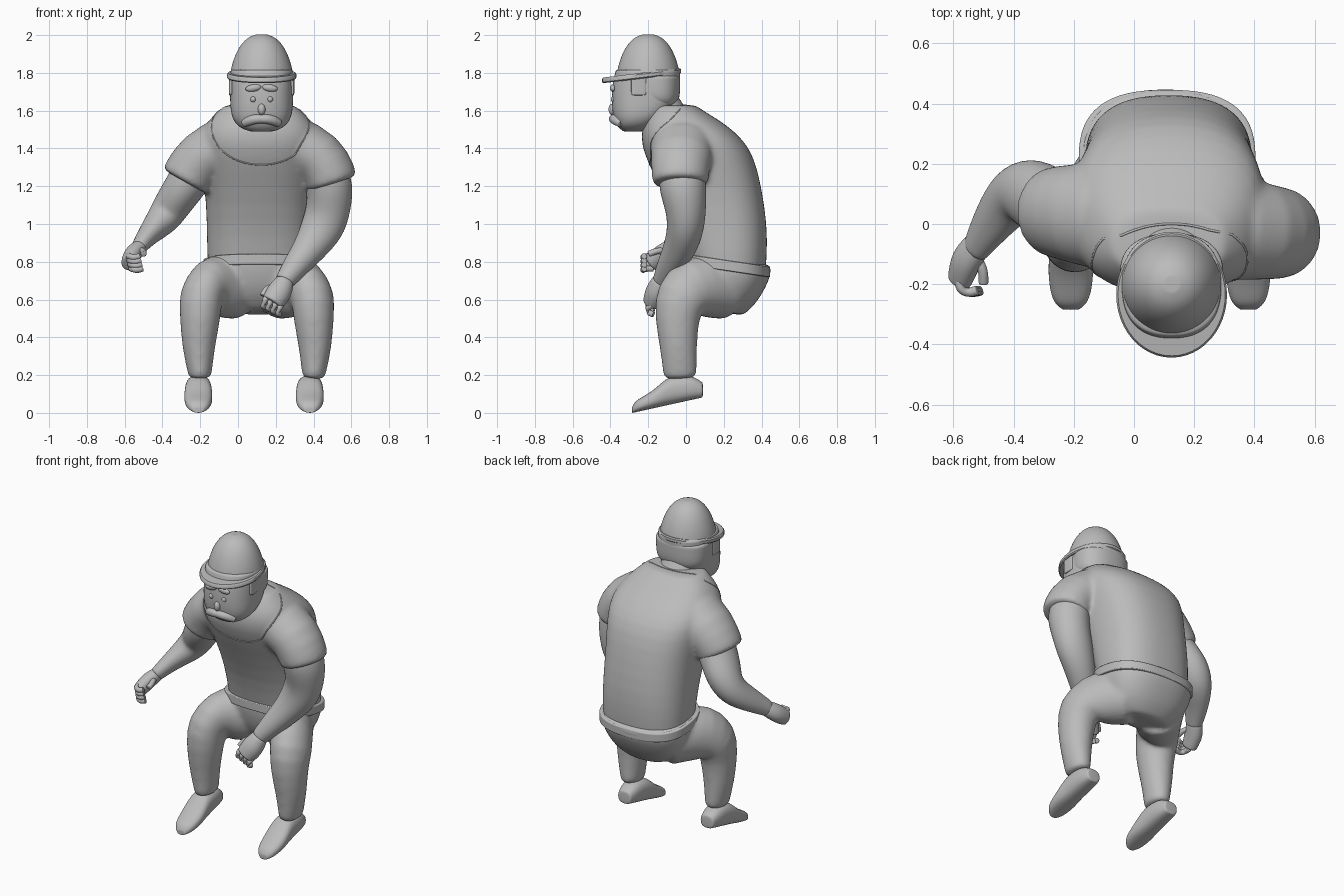
import bpy, bmesh, math
from mathutils import Vector, Matrix
from mathutils.bvhtree import BVHTree

cube = bpy.data.objects.get("Cube")
if cube:
    bpy.data.objects.remove(cube)

grey = bpy.data.materials.new("plain grey")
grey.use_nodes = True
grey.diffuse_color = (0.5, 0.5, 0.5, 1)
grey.node_tree.nodes["Principled BSDF"].inputs["Base Color"].default_value = grey.diffuse_color

X, Y, Z = Vector((1, 0, 0)), Vector((0, 1, 0)), Vector((0, 0, 1))
LEVEL = (X, Y)                               # ring axes for upright parts
BELT_TILT = (X, Vector((0, 1, -.15)))
BRIM_TILT = (X, Vector((0, 1, .12)))
BODY, HEAD = .115, .125                      # centre lines in x


def loft(bm, sections, axes=None, ref=X, power=2, sides=16):
    """Skin rings (x, y, z, radius, second radius); fixed axes, or square to the path."""
    rows = [Vector(row if len(row) > 4 else (*row, row[-1])) for row in sections]
    # Doubled end rings keep the rims firm
    rows.insert(1, rows[0].lerp(rows[1], .12))
    rows.insert(-1, rows[-1].lerp(rows[-2], .12))
    centres = [Vector(row[:3]) for row in rows]
    rings = []
    for i, row in enumerate(rows):
        if axes:
            u, v = axes
        else:
            ahead = centres[min(i + 1, len(centres) - 1)]
            behind = centres[max(i - 1, 0)]
            tangent = (ahead - behind).normalized()
            u = (ref - tangent * ref.dot(tangent)).normalized()
            v = tangent.cross(u)
        ring = []
        for k in range(sides):
            angle = math.tau * k / sides
            co, si = math.cos(angle), math.sin(angle)
            reach = (abs(co) ** power + abs(si) ** power) ** (-1 / power)
            offset = u * (row[3] * reach * co) + v * (row[4] * reach * si)
            ring.append(bm.verts.new(centres[i] + offset))
        rings.append(ring)
    for lower, upper in zip(rings, rings[1:]):
        for k in range(sides):
            bm.faces.new((lower[k - 1], lower[k], upper[k], upper[k - 1]))
    bm.faces.new(rings[0])
    bm.faces.new(rings[-1])


def make(name, bm, subsurf=2, fuse=False):
    bmesh.ops.recalc_face_normals(bm, faces=bm.faces)
    mesh = bpy.data.meshes.new(name)
    bm.to_mesh(mesh)
    bm.free()
    for face in mesh.polygons:
        face.use_smooth = True
    mesh.materials.append(grey)
    ob = bpy.data.objects.new(name, mesh)
    bpy.context.collection.objects.link(ob)
    if subsurf:
        mod = ob.modifiers.new("round", "SUBSURF")
        mod.levels = mod.render_levels = subsurf
    if fuse:
        mod = ob.modifiers.new("fuse", "REMESH")
        mod.mode, mod.voxel_size, mod.use_smooth_shade = "VOXEL", .012, True
        mod = ob.modifiers.new("soften", "SMOOTH")
        mod.factor, mod.iterations = .5, 14
    return ob


def tube(name, sections, subsurf=2, **shape):
    bm = bmesh.new()
    loft(bm, sections, **shape)
    return make(name, bm, subsurf)


def centred(x, rows):
    """Give every row the same x."""
    return [(x, *row) for row in rows]


def ball(name, location, size, tilt=0):
    bm = bmesh.new()
    place = Matrix.Translation(location) @ Matrix.Rotation(tilt, 4, "Y")
    bmesh.ops.create_uvsphere(bm, u_segments=20, v_segments=12, radius=1,
                              matrix=place @ Matrix.Diagonal((*size, 1)))
    return make(name, bm, subsurf=0)


# Shirt: leaning torso, and one span from cuff to cuff over the shoulders
bm = bmesh.new()
loft(bm, centred(BODY, [(.22, .73, .27, .2), (.21, .85, .28, .22), (.19, 1, .28, .24),
                        (.13, 1.2, .29, .27), (.07, 1.36, .32, .29), (.03, 1.45, .33, .27),
                        (-.01, 1.53, .29, .22), (-.05, 1.6, .22, .14), (-.06, 1.63, .18, .11)]),
     axes=LEVEL, power=2.6, sides=24)
loft(bm, [(-.28, .04, 1.22, .15, .14), (-.24, .04, 1.29, .16, .15), (-.15, .03, 1.4, .18, .16),
          (BODY, 0, 1.45, .2, .17), (.39, -.02, 1.4, .17, .16), (.47, -.03, 1.3, .16, .15),
          (.5, -.03, 1.21, .15, .14)], ref=Y)
shirt = make("shirt", bm, subsurf=1, fuse=True)

# Collar edge laid on the shirt
bpy.context.view_layer.update()
surface = BVHTree.FromObject(shirt, bpy.context.evaluated_depsgraph_get())
collar = bpy.data.curves.new("collar", "CURVE")
collar.dimensions, collar.bevel_depth, collar.bevel_resolution = "3D", .004, 2
spline = collar.splines.new("POLY")
spline.points.add(47)
spline.use_cyclic_u = True
for i, point in enumerate(spline.points):
    angle = math.tau * i / len(spline.points)
    co, si = math.cos(angle), math.sin(angle)
    near = Vector((HEAD + .2 * si, -.1 - .1 * co, 1.46 - .15 * co))
    point.co = (*surface.find_nearest(near)[0], 1)
collar.materials.append(grey)
bpy.context.collection.objects.link(bpy.data.objects.new("collar", collar))

# Trousers: hips and two bent legs, mirrored about the hips
leg = [(0, .22, .66, .16, .17), (-.08, .12, .67, .15, .17), (-.16, .03, .67, .13, .17),
       (-.2, -.03, .62, .12, .15), (-.2, -.05, .5, .11, .12), (-.21, -.04, .35, .09, .1),
       (-.2, -.03, .18, .06, .09)]
bm = bmesh.new()
loft(bm, centred(BODY - .01, [(.2, .53, .15, .1), (.2, .6, .24, .17), (.21, .69, .28, .21),
                              (.22, .76, .29, .23), (.22, .82, .28, .23)]),
     axes=BELT_TILT, power=2.5, sides=24)
loft(bm, leg)
loft(bm, [(.2 - x, *rest) for x, *rest in leg])
make("trousers", bm, subsurf=1, fuse=True)

# Waistband
tube("waistband", centred(BODY - .005, [(.215, z, .294, .231) for z in (.75, .78, .81)]),
     axes=BELT_TILT, power=2.7, sides=32)

# Shoes: length, top height and half width; the sole rises to the heel
upper = [(.09, .16, .045), (.03, .2, .065), (-.06, .2, .07), (-.11, .18, .073),
         (-.17, .12, .076), (-.24, .08, .066), (-.27, .06, .048), (-.285, .03, .025)]
for name, x in (("right_shoe", -.21), ("left_shoe", .38)):
    rows = []
    for y, top, width in upper:
        sole = max(0, .062 + .22 * y)
        rows.append((x, y, (top + sole) / 2, width, (top - sole) / 2))
    tube(name, rows, axes=(X, Z), power=2.8)

# Arms
tube("right_arm", [(-.2, .04, 1.33, .12), (-.28, .06, 1.2, .13, .11), (-.35, .11, 1.1, .12, .1),
                   (-.4, .1, 1.02, .1, .09), (-.47, .01, .95, .08, .06),
                   (-.53, -.09, .87, .05, .04)], ref=Y)
tube("left_arm", [(.44, -.02, 1.32, .12), (.49, -.02, 1.2, .13), (.48, 0, 1.08, .11, .12),
                  (.45, 0, .98, .1, .12), (.38, -.03, .87, .09), (.3, -.09, .77, .07),
                  (.24, -.13, .69, .05)], ref=Y)


# Hands: palm, four curled fingers and a thumb
def hand(name, palm, knuckle, step, bends, thumb):
    tube(name + "_palm", palm, ref=Y)
    digits = {"thumb": [Vector(point) for point in thumb]}
    for i, finger in enumerate(("index", "middle", "ring", "little")):
        base = Vector(knuckle) + Vector(step) * i
        digits[finger] = [base] + [base + Vector(bend) for bend in bends]
    for finger, points in digits.items():
        tube(f"{name}_{finger}", [(*point, .018) for point in points], ref=Z, sides=8)


hand("right_hand",
     palm=[(-.52, -.07, .88, .05, .04), (-.56, -.12, .84, .06, .05), (-.58, -.19, .79, .05, .04)],
     knuckle=(-.58, -.17, .83), step=(.005, 0, -.022),
     bends=[(0, -.05, 0), (.03, -.06, -.01), (.06, -.05, 0)],
     thumb=[(-.53, -.1, .86), (-.5, -.15, .86), (-.5, -.2, .84)])
hand("left_hand",
     palm=[(.25, -.13, .7, .05), (.22, -.16, .64, .06, .07), (.18, -.18, .58, .05, .06)],
     knuckle=(.15, -.18, .61), step=(.026, 0, -.013),
     bends=[(-.01, -.03, -.02), (-.02, -.02, -.04), (-.01, .01, -.05)],
     thumb=[(.19, -.13, .67), (.15, -.15, .66), (.13, -.17, .62)])

# Neck, head and hair
tube("neck", centred(HEAD, [(-.06, 1.5, .13, .11), (-.11, 1.6, .12, .1), (-.17, 1.7, .12, .1)]))
tube("head", centred(HEAD, [(-.28, 1.49, .06, .05), (-.27, 1.51, .12, .09), (-.245, 1.56, .16, .14),
                            (-.215, 1.64, .168, .18), (-.21, 1.75, .168, .18),
                            (-.2, 1.82, .165, .17)]), axes=LEVEL, power=2.5, sides=24)
tube("hair", centred(HEAD, [(-.13, 1.62, .12, .07), (-.15, 1.65, .16, .11), (-.16, 1.69, .172, .13),
                            (-.16, 1.79, .172, .13)]), axes=LEVEL, power=2.4, sides=24)

# Face, mirrored about the centre line
for side, s in (("right", -1), ("left", 1)):
    ball(side + "_eye", (HEAD + s * .045, -.384, 1.66), (.015, .014, .016))
    ball(side + "_eyebrow", (HEAD + s * .044, -.387, 1.72), (.042, .016, .019), s * .15)
    tube(side + "_sideburn", [(HEAD + s * .163, -.25, z, .01, .04) for z in (1.68, 1.78)],
         axes=LEVEL, power=4)
    tube(side + "_moustache", [(HEAD + s * out, y, z, radius) for out, y, z, radius in
                               ((-.01, -.385, 1.555, .022), (.03, -.385, 1.557, .027),
                                (.07, -.365, 1.546, .027), (.095, -.345, 1.53, .02))],
         ref=Y, sides=12)
ball("nose", (HEAD, -.39, 1.607), (.02, .02, .03))

# Hat: rounded dome and tilted brim
tube("hat_dome", [(HEAD, -.2, z, r) for z, r in ((1.77, .172), (1.83, .163), (1.9, .14),
                                                 (1.955, .108), (1.99, .07), (2.004, .027))],
     axes=LEVEL, sides=24)
brim = tube("hat_brim", centred(HEAD, [(-.235, z, .184 - inset, .209 - inset) for z, inset in
                                       ((1.77, .006), (1.776, 0), (1.793, 0), (1.8, .006))]),
            axes=BRIM_TILT, sides=48, subsurf=0)

# Keep the brim edge crisp
bpy.ops.object.select_all(action="DESELECT")
brim.select_set(True)
bpy.context.view_layer.objects.active = brim
bpy.ops.object.shade_smooth_by_angle(angle=math.radians(40))
